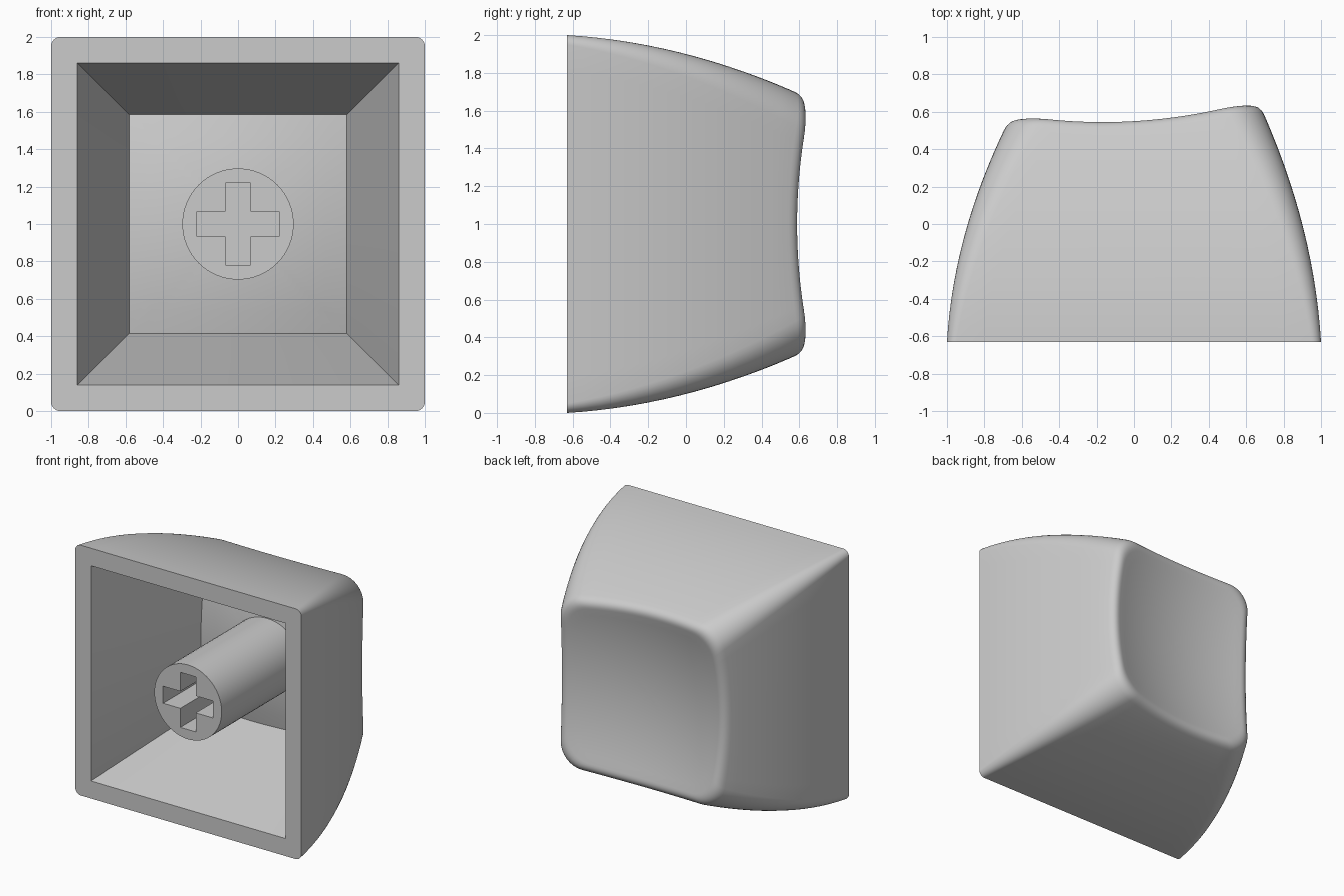
import bpy, bmesh, math
from mathutils import Vector, Matrix

FRONT = -0.63      # plane of the open mouth
MID = 1.0          # height of the central axis
FILLET = 0.06
FLOOR_DROP = 0.13  # thickness between dish and cavity floor

if "Cube" in bpy.data.objects:
    bpy.data.objects.remove(bpy.data.objects["Cube"])

grey = bpy.data.materials.new("grey_plastic")
grey.use_nodes = True
colour = (0.6, 0.6, 0.6, 1)
grey.diffuse_color = colour
grey.node_tree.nodes["Principled BSDF"].inputs["Base Color"].default_value = colour


def rounded_rect(left, right, half_z, radius, arc=8, side=14):
    """Loop of (x, z) points; always the same count so loops can be bridged."""
    centres = [(right - radius, half_z - radius), (-left + radius, half_z - radius),
               (-left + radius, radius - half_z), (right - radius, radius - half_z)]
    pts = []
    for q, (cx, cz) in enumerate(centres):
        for k in range(arc + 1):
            a = math.pi / 2 * (q + k / arc)
            pts.append(Vector((cx + radius * math.cos(a), cz + radius * math.sin(a))))
        a = math.pi / 2 * (q + 1)
        nx, nz = centres[(q + 1) % 4]
        end = Vector((nx + radius * math.cos(a), nz + radius * math.sin(a)))
        start = pts[-1]
        pts += [start.lerp(end, k / side) for k in range(1, side)]
    return pts


def dish(p):
    """Tilted shallow scoop on the pressing face."""
    return 0.463 + 0.066 * p.x + 0.2 * p.length_squared


def section(y):
    """Outer outline at depth y: bowed walls, corners widening inward."""
    s = y - FRONT
    half = 1 - 0.061 * s - 0.156 * s * s
    left = 1 - 0.06 * s - 0.185 * s * s
    return rounded_rect(left, half, half, 0.05 + 0.11 * s)


def on_dish(p, drop=0.0):
    return Vector((p.x, dish(p) - drop, p.y))


def wall_point(i, y):
    p = section(y)[i]
    return Vector((p.x, y, p.y))


def add_object(name, bm):
    mesh = bpy.data.meshes.new(name)
    bm.to_mesh(mesh)
    bm.free()
    obj = bpy.data.objects.new(name, mesh)
    bpy.context.collection.objects.link(obj)
    mesh.materials.append(grey)
    return obj


def smooth(obj):
    bpy.ops.object.select_all(action="DESELECT")
    obj.select_set(True)
    bpy.context.view_layer.objects.active = obj
    bpy.ops.object.shade_smooth_by_angle(angle=math.radians(35))


# Cap shell: loops run from the cavity floor, out of the mouth, over the walls, into the dish
loops = []
floor = rounded_rect(0.58, 0.58, 0.585, 0)
for f in (0.2, 0.4, 0.6, 0.8, 1):
    loops.append([on_dish(p * f, FLOOR_DROP) for p in floor])
loops.append([Vector((p.x, FRONT, p.y)) for p in rounded_rect(0.86, 0.86, 0.86, 0)])

count = len(floor)
rim = []
for i in range(count):
    y = 0.55
    for step in range(8):
        y = (y + dish(section(y)[i])) / 2
    rim.append(y)

for k in range(15):
    t = k / 14
    loops.append([wall_point(i, FRONT + t * (rim[i] - FILLET - FRONT)) for i in range(count)])

corner = [wall_point(i, rim[i]) for i in range(count)]
inset = [Vector((c.x, c.z)) * (1 - FILLET / 0.7) for c in corner]
start = loops[-1]
for k in range(1, 9):
    t = k / 8
    loops.append([start[i] * (1 - t) ** 2 + corner[i] * 2 * t * (1 - t) + on_dish(inset[i]) * t * t
                  for i in range(count)])
for k in range(11, 0, -1):
    loops.append([on_dish(p * k / 12) for p in inset])

bm = bmesh.new()
rings = [[bm.verts.new(p + Vector((0, 0, MID))) for p in loop] for loop in loops]
for a, b in zip(rings, rings[1:]):
    for i in range(count):
        j = (i + 1) % count
        bm.faces.new((a[i], a[j], b[j], b[i]))
for ring, drop in ((rings[0], FLOOR_DROP), (rings[-1], 0)):
    hub = bm.verts.new((0, dish(Vector((0, 0))) - drop, MID))
    for i in range(count):
        bm.faces.new((ring[i], ring[(i + 1) % count], hub))
bmesh.ops.remove_doubles(bm, verts=bm.verts, dist=0.0003)
bmesh.ops.recalc_face_normals(bm, faces=bm.faces)
smooth(add_object("cap_shell", bm))

# Stem: round post flush with the mouth, with a cross-shaped socket
bm = bmesh.new()
back = 0.4
bmesh.ops.create_cone(bm, cap_ends=True, segments=64, radius1=0.297, radius2=0.297,
                      depth=back - FRONT,
                      matrix=Matrix.Translation((0, (back + FRONT) / 2, MID))
                      @ Matrix.Rotation(math.pi / 2, 4, "X"))
stem = add_object("stem", bm)

arm, thick, deep = 0.22, 0.068, 0.55
outline = []
for q in range(4):
    turn = Matrix.Rotation(q * math.pi / 2, 2)
    outline += [turn @ Vector(p) for p in ((arm, -thick), (arm, thick), (thick, thick))]
bm = bmesh.new()
face = bm.faces.new([bm.verts.new((p.x, FRONT - 0.1, p.y + MID)) for p in outline])
new = bmesh.ops.extrude_face_region(bm, geom=[face])["geom"]
bmesh.ops.translate(bm, vec=(0, deep + 0.1, 0),
                    verts=[v for v in new if isinstance(v, bmesh.types.BMVert)])
bmesh.ops.recalc_face_normals(bm, faces=bm.faces)
cutter = add_object("socket_cutter", bm)
cutter.hide_render = True

smooth(stem)
cut = stem.modifiers.new("cross_socket", "BOOLEAN")
cut.operation = "DIFFERENCE"
cut.solver = "EXACT"
cut.object = cutter
bpy.ops.object.modifier_apply(modifier=cut.name)
bpy.data.objects.remove(cutter)
smooth(stem)
